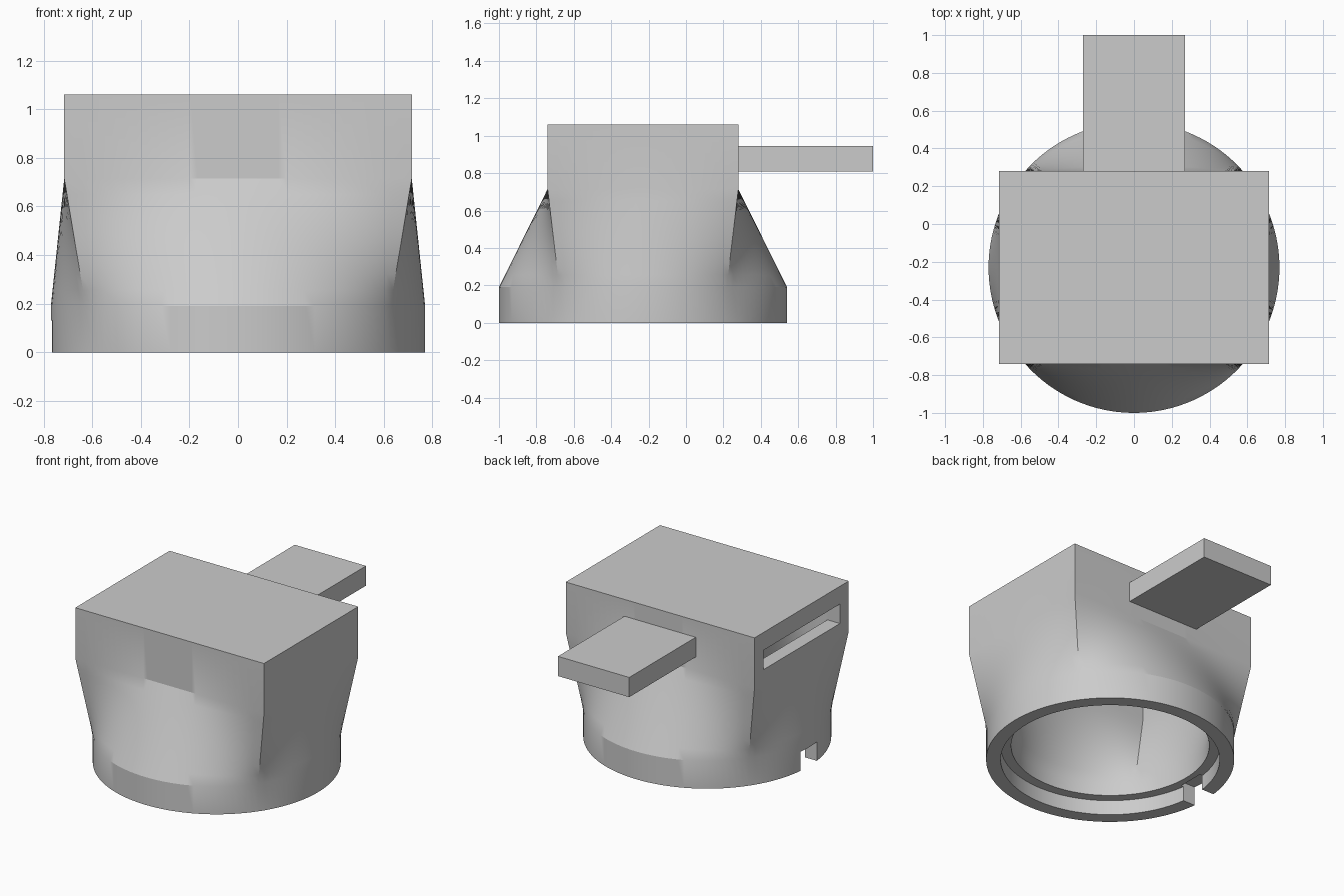
import bpy, bmesh, math
from mathutils import Vector

cube = bpy.data.objects.get("Cube")
if cube:
    bpy.data.objects.remove(cube, do_unlink=True)

CENTRE_Y = -0.23
OUTER = (0.715, 0.51)      # outer half width and half depth of the hood
INNER = (0.62, 0.42)       # cavity half width and half depth

grey = bpy.data.materials.new("plain grey")
grey.use_nodes = True
grey.diffuse_color = (0.6, 0.6, 0.6, 1)
grey.node_tree.nodes["Principled BSDF"].inputs["Base Color"].default_value = (0.6, 0.6, 0.6, 1)


def add_object(name, bm):
    bmesh.ops.recalc_face_normals(bm, faces=bm.faces)
    mesh = bpy.data.meshes.new(name)
    bm.to_mesh(mesh)
    bm.free()
    obj = bpy.data.objects.new(name, mesh)
    bpy.context.collection.objects.link(obj)
    mesh.materials.append(grey)
    return obj


def add_box(name, low, high):
    low, high = Vector(low), Vector(high)
    bm = bmesh.new()
    bmesh.ops.create_cube(bm, size=1)
    for v in bm.verts:
        v.co = (low + high) / 2 + v.co * (high - low)
    return add_object(name, bm)


# Matching angles round the circle and rectangle, with a point at every corner
corner = math.atan2(OUTER[1], OUTER[0])
stops = [-corner, corner, math.pi - corner, math.pi + corner, 2 * math.pi - corner]
angles = []
for start, end, count in zip(stops, stops[1:], (24, 36, 24, 36)):
    angles += [start + (end - start) * i / count for i in range(count)]


def section(z, radius, half, blend):
    """Outline blended from a circle (0) to a rectangle (1)."""
    points = []
    for a in angles:
        c, s = math.cos(a), math.sin(a)
        u, w = c / OUTER[0], s / OUTER[1]
        reach = max(abs(u), abs(w))
        circle = Vector((radius * c, radius * s, z))
        rect = Vector((half[0] * u / reach, half[1] * w / reach, z))
        points.append(circle.lerp(rect, blend) + Vector((0, CENTRE_Y, 0)))
    return points


def loft(radius, half, low=0.19, high=0.715, steps=8):
    return [section(low + (high - low) * i / steps, radius, half, i / steps)
            for i in range(steps + 1)]


# Hollow shell: down the outside, under the rim, and up the inside
levels = [section(1.06, 0.77, OUTER, 1)]
levels += reversed(loft(0.77, OUTER))
for radius, z in ((0.77, 0), (0.68, 0), (0.68, 0.1), (0.615, 0.1)):
    levels.append(section(z, radius, OUTER, 0))
levels += loft(0.615, INNER)
levels.append(section(0.945, 0.615, INNER, 1))

bm = bmesh.new()
rings = [[bm.verts.new(p) for p in level] for level in levels]
for a, b in zip(rings, rings[1:]):
    for i in range(len(a)):
        j = (i + 1) % len(a)
        bm.faces.new((a[i], a[j], b[j], b[i]))
bm.faces.new(rings[0])
bm.faces.new(rings[-1])
shell = add_object("hood_shell", bm)

# Side slot and rim notch
cutters = [
    add_box("slot_cutter", (-0.9, CENTRE_Y - 0.415, 0.805), (-0.5, CENTRE_Y + 0.415, 0.938)),
    add_box("notch_cutter", (-0.9, CENTRE_Y - 0.095, -0.1), (-0.655, CENTRE_Y + 0.085, 0.13)),
]
bpy.context.view_layer.objects.active = shell
for cutter in cutters:
    cutter.hide_render = True
    cut = shell.modifiers.new("cut", 'BOOLEAN')
    cut.operation = 'DIFFERENCE'
    cut.solver = 'EXACT'
    cut.object = cutter
    bpy.ops.object.modifier_apply(modifier=cut.name)
    bpy.data.objects.remove(cutter, do_unlink=True)

# Smooth curved walls, crisp edges
bpy.ops.object.select_all(action='DESELECT')
shell.select_set(True)
bpy.ops.object.shade_smooth_by_angle(angle=math.radians(22))

# Flat handle at the back
add_box("back_handle", (-0.27, 0.275, 0.81), (0.27, 1.0, 0.945))
